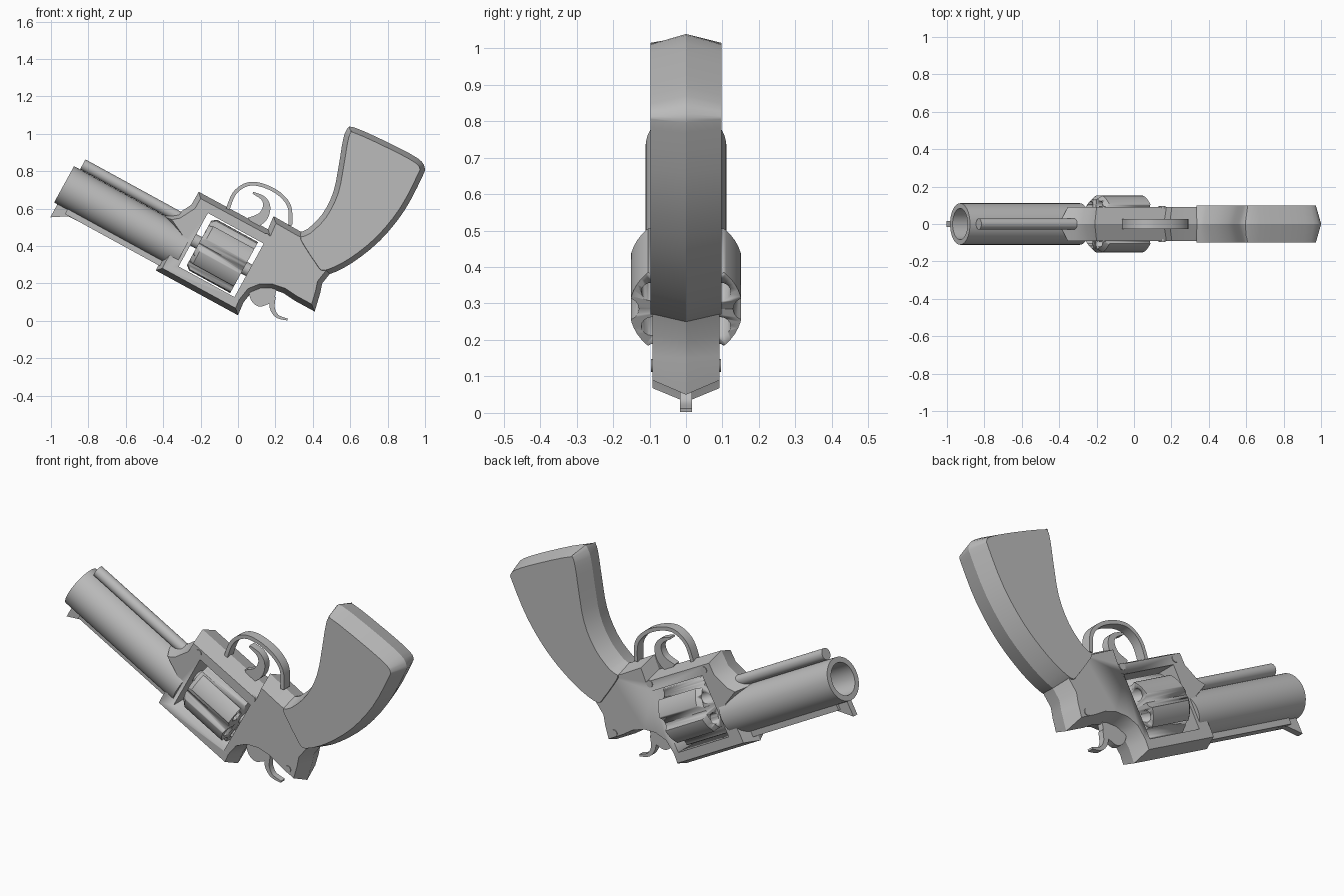
import bpy, bmesh
from math import sin, cos, pi, radians
from mathutils import Vector

cube = bpy.data.objects.get("Cube")
if cube:
    bpy.data.objects.remove(cube, do_unlink=True)

steel = bpy.data.materials.new("grey steel")
steel.use_nodes = True
GREY = (0.5, 0.5, 0.5, 1)
steel.diffuse_color = GREY
steel.node_tree.nodes["Principled BSDF"].inputs["Base Color"].default_value = GREY

# Barrel line: D runs from muzzle to frame, N is square to it
TILT = radians(28.7)
D = Vector((cos(TILT), 0, -sin(TILT)))
N = Vector((sin(TILT), 0, cos(TILT)))
Y = Vector((0, 1, 0))
MUZZLE = Vector((-0.93, 0, 0.73))
DRUM = Vector((-0.09, 0, 0.352))


def along(origin, pts):
    """Points given along and across the barrel line, as x, z pairs."""
    return [((origin + D * u + N * v).x, (origin + D * u + N * v).z) for u, v in pts]


def finish(name, bm, smooth=30):
    bmesh.ops.remove_doubles(bm, verts=bm.verts, dist=1e-5)
    bmesh.ops.recalc_face_normals(bm, faces=bm.faces)
    me = bpy.data.meshes.new(name)
    bm.to_mesh(me)
    bm.free()
    me.materials.append(steel)
    ob = bpy.data.objects.new(name, me)
    bpy.context.collection.objects.link(ob)
    bpy.ops.object.select_all(action='DESELECT')
    ob.select_set(True)
    bpy.context.view_layer.objects.active = ob
    bpy.ops.object.shade_smooth_by_angle(angle=radians(smooth))
    return ob


def spline(pts, steps=4, closed=False):
    """Smooth curve through the points."""
    p = [Vector(q) for q in pts]
    p = [p[-1]] + p + p[:2] if closed else [p[0]] + p + [p[-1]]
    out = []
    for a, b, c, d in zip(p, p[1:], p[2:], p[3:]):
        for i in range(steps):
            t = i / steps
            out.append(0.5 * (2 * b + (c - a) * t + (2 * a - 5 * b + 4 * c - d) * t * t
                              + (3 * b - a - 3 * c + d) * t ** 3))
    return out if closed else out + [p[-1]]


def inset(pts, dist):
    p = [Vector(q) for q in pts]
    area = sum(a.x * b.y - b.x * a.y for a, b in zip(p, p[1:] + p[:1]))
    s = 1 if area > 0 else -1
    out = []
    for i, b in enumerate(p):
        e = (b - p[i - 1]).normalized()
        f = (p[(i + 1) % len(p)] - b).normalized()
        n1, n2 = Vector((-e.y, e.x)) * s, Vector((-f.y, f.x)) * s
        out.append(b + (n1 + n2) * dist / max(1 + n1.dot(n2), 0.5))
    return out


def plate(name, pts, half, rim=0):
    """Side outline given thickness; rim > 0 makes a ridge along the middle."""
    bm = bmesh.new()
    side = inset(pts, rim) if rim else pts
    layers = [(-half, side), (0, pts), (half, side)] if rim else [(-half, pts), (half, pts)]
    rows = [[bm.verts.new((q[0], y, q[1])) for q in lay] for y, lay in layers]
    k = len(pts)
    for a, b in zip(rows, rows[1:]):
        for i in range(k):
            j = (i + 1) % k
            bm.faces.new((a[i], a[j], b[j], b[i]))
    bm.faces.new(rows[0])
    bm.faces.new(rows[-1][::-1])
    return finish(name, bm)


def strap(name, path, w0, w1, half):
    """Curved strip that tapers from width w0 to w1."""
    c = spline(path, 5)
    left, right = [], []
    for i, q in enumerate(c):
        t = (c[min(i + 1, len(c) - 1)] - c[max(i - 1, 0)]).normalized()
        w = (w0 + (w1 - w0) * i / (len(c) - 1)) / 2
        off = Vector((-t.y, t.x)) * w
        left.append(q + off)
        right.append(q - off)
    return plate(name, left + right[::-1], half)


def lathe(name, origin, profile, sides=32, axes=(D, Y, N)):
    """Turn a closed (distance, radius) profile about an axis."""
    ax, s, t = axes
    bm = bmesh.new()
    rings = []
    for i in range(sides):
        a = 2 * pi * i / sides
        rings.append([bm.verts.new(origin + ax * u + (s * cos(a) + t * sin(a)) * r)
                      for u, r in profile])
    for i in range(sides):
        a, b = rings[i], rings[(i + 1) % sides]
        for j in range(len(profile) - 1):
            bm.faces.new((a[j], a[j + 1], b[j + 1], b[j]))
    bmesh.ops.dissolve_degenerate(bm, dist=1e-6, edges=bm.edges)
    return finish(name, bm)


def rod(name, origin, start, end, r, sides=24, axes=(D, Y, N)):
    return lathe(name, origin, [(start, 0), (start, r), (end, r), (end, 0)], sides, axes)


def cut(target, cutters):
    for c in cutters:
        c.hide_render = True
        m = target.modifiers.new("cut", 'BOOLEAN')
        m.object, m.solver = c, 'EXACT'
        bpy.context.view_layer.objects.active = target
        bpy.ops.object.modifier_apply(modifier=m.name)
        bpy.data.objects.remove(c, do_unlink=True)


# Frame with its window
frame = plate("frame", [
    (-.21, .69), (.16, .49), (.19, .56), (.33, .48), (.40, .45), (.51, .30),
    (.49, .25), (.45, .20), (.44, .15), (.41, .05), (.30, .11), (.24, .15),
    (.18, .17), (.12, .17), (.07, .15), (.03, .10), (0, .03), (-.44, .27),
    (-.41, .33), (-.33, .46), (-.40, .56), (-.32, .575), (-.25, .62)], .092, .027)
cut(frame, [plate("window_cutter", along(
    DRUM, [(-.17, -.163), (.17, -.163), (.17, .163), (-.17, .163)]), .3)])

# Grip
plate("grip", spline([
    (.37, .49), (.45, .57), (.51, .69), (.54, .84), (.56, .96), (.58, 1.02),
    (.62, 1.035), (.81, .95), (.96, .87), (.998, .82), (.985, .77), (.89, .59),
    (.76, .43), (.61, .31), (.49, .25), (.43, .25), (.39, .30), (.35, .36),
    (.31, .43), (.32, .47)], 3, True), .098, .027)

# Barrel, rib, front sight and ejector rod
lathe("barrel", MUZZLE, [(.6, 0), (.6, .083), (0, .083), (0, .111), (.73, .111), (.73, 0)], 40)
plate("barrel_rib", along(MUZZLE, [(.08, -.09), (.08, -.137), (.68, -.137), (.68, -.09)]), .03)
plate("front_sight", along(MUZZLE, [
    (.02, -.19), (.02, -.09), (.17, -.09), (.17, -.137), (.1, -.14)]), .016)
rod("ejector_rod", Vector((-.83, 0, .837)), 0, .62, .03)

# Drum with flutes and chambers
drum = lathe("drum", DRUM, [(-.135, 0), (-.135, .135), (-.11, .155), (.14, .155), (.14, 0)], 48)
cutters = []
for i in range(6):
    for turn, dist, r in ((0, .165, .036), (pi / 6, .108, .029)):
        a = i * pi / 3 + turn
        spot = DRUM + (Y * cos(a) + N * sin(a)) * dist
        cutters.append(rod("drum_cutter", spot, -.3, .3, r, 16))
cut(drum, cutters)
rod("drum_axle", DRUM, -.2, .2, .035)

# Trigger guard, trigger and hammer
strap("trigger_guard", [(-.06, .58), (-.02, .68), (.05, .73), (.13, .725), (.22, .68),
                        (.275, .61), (.28, .51)], .02, .02, .026)
strap("trigger", [(.07, .52), (.13, .555), (.153, .61), (.135, .655), (.08, .685)],
      .07, .01, .02)
plate("hammer", spline([(.05, .19), (.07, .11), (.11, .077), (.15, .085), (.19, .11),
                        (.21, .19)], 3), .016)
strap("hammer_spur", [(.185, .13), (.183, .07), (.21, .025), (.265, .007)], .035, .01, .016)

# Frame screws on both sides
for side in (-1, 1):
    for x, z in ((-.17, .61), (.15, .45), (.36, .13)):
        rod("frame_screw", Vector((x, 0, z)), side * .08, side * .096, .018, 16,
            (Y, Vector((1, 0, 0)), Vector((0, 0, 1))))
